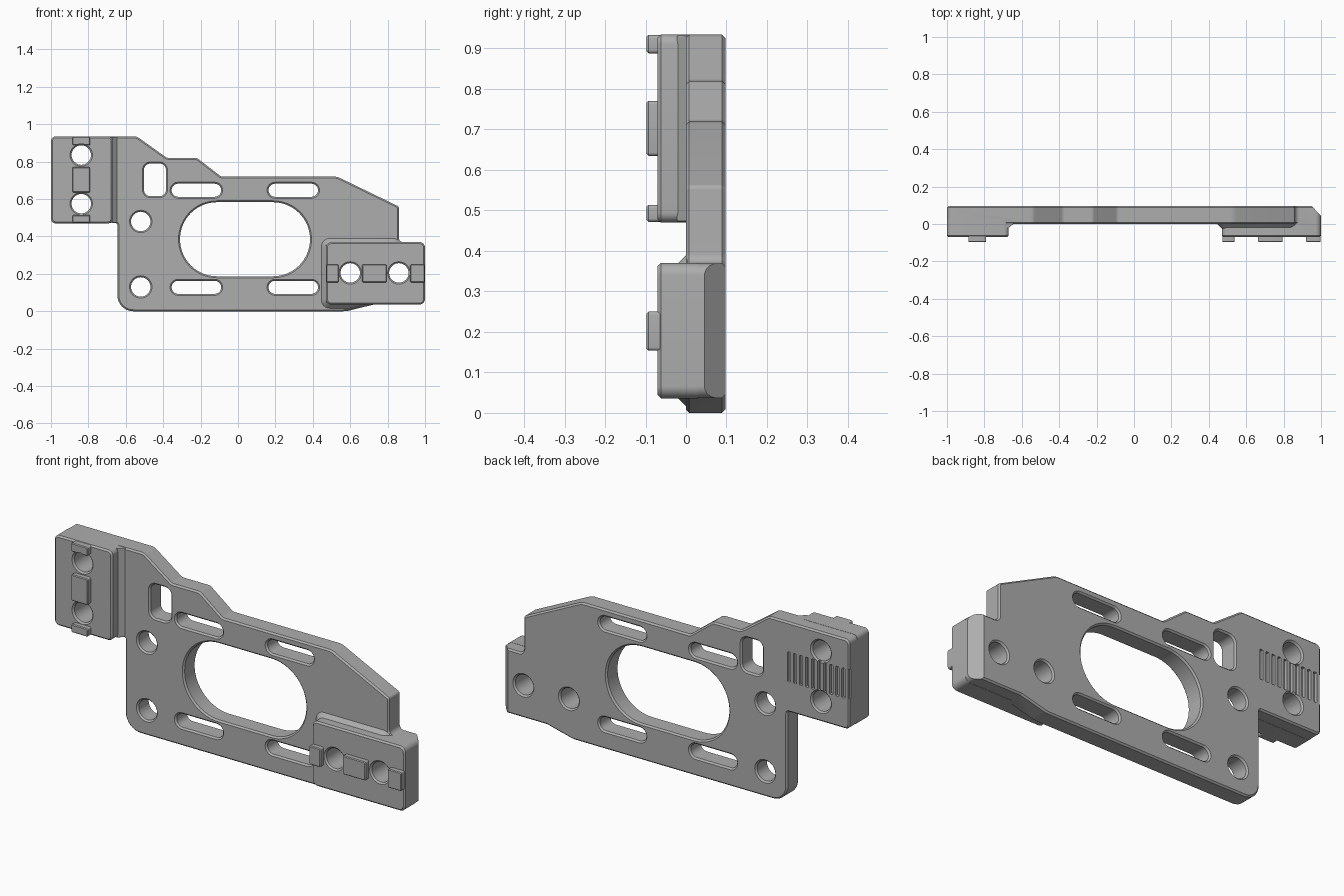
import bpy, bmesh, math
from mathutils import Vector

if "Cube" in bpy.data.objects:
    bpy.data.objects.remove(bpy.data.objects["Cube"])

BACK, PAD, NUB = 0.097, -0.07, -0.097


def rounded(corners, segs=8):
    """Counter-clockwise outline from (x, z, radius) corners."""
    out, n = [], len(corners)
    for i, (x, z, r) in enumerate(corners):
        p = Vector((x, z))
        a = (Vector(corners[i - 1][:2]) - p).normalized()
        b = (Vector(corners[(i + 1) % n][:2]) - p).normalized()
        half = a.angle(b) / 2
        t = r / math.tan(half)
        mid = p + (a + b).normalized() * (r / math.sin(half))
        s, e = p + a * t - mid, p + b * t - mid
        sweep = math.atan2(s.x * e.y - s.y * e.x, s.dot(e))
        for k in range(segs + 1):
            ang = sweep * k / segs
            c, sn = math.cos(ang), math.sin(ang)
            q = mid + Vector((s.x * c - s.y * sn, s.x * sn + s.y * c))
            if not out or (q - out[-1]).length > 1e-4:
                out.append(q)
    if (out[0] - out[-1]).length < 1e-4:
        out.pop()
    return out


def rect(x0, x1, z0, z1, r=0.01, segs=8):
    return rounded([(x0, z0, r), (x1, z0, r), (x1, z1, r), (x0, z1, r)], segs)


def offset(ring, d):
    out, n = [], len(ring)
    for i, p in enumerate(ring):
        e1, e2 = (p - ring[i - 1]).normalized(), (ring[(i + 1) % n] - p).normalized()
        n1, n2 = Vector((e1.y, -e1.x)), Vector((e2.y, -e2.x))
        out.append(p + (n1 + n2) * (d / (1 + n1.dot(n2))))
    return out


def add_loft(bm, layers):
    """Solid through (y, ring) layers."""
    rings = [[bm.verts.new((p.x, y, p.y)) for p in ring] for y, ring in layers]
    n = len(rings[0])
    for a, b in zip(rings, rings[1:]):
        for i in range(n):
            j = (i + 1) % n
            bm.faces.new((a[i], a[j], b[j], b[i]))
    bm.faces.new(rings[0])
    bm.faces.new(rings[-1][::-1])


def make(name, *solids):
    bm = bmesh.new()
    for layers in solids:
        add_loft(bm, layers)
    bmesh.ops.recalc_face_normals(bm, faces=bm.faces[:])
    me = bpy.data.meshes.new(name)
    bm.to_mesh(me)
    bm.free()
    ob = bpy.data.objects.new(name, me)
    bpy.context.collection.objects.link(ob)
    return ob


def combine(body, tool, op):
    bpy.context.view_layer.objects.active = body
    mod = body.modifiers.new(op, 'BOOLEAN')
    mod.operation, mod.object, mod.solver = op, tool, 'EXACT'
    bpy.ops.object.modifier_apply(modifier=mod.name)
    bpy.data.objects.remove(tool)


def block(ring, y0, y1, b):
    """Prism with a chamfered front edge."""
    return [(y0, offset(ring, -b)), (y0 + b, ring), (y1, ring)]


def hole(ring, y0, b=0.008):
    """Through cutter with chamfered rims."""
    big = offset(ring, b)
    return [(y0 - 0.06, big), (y0, big), (y0 + b, ring), (BACK - b, ring),
            (BACK, big), (BACK + 0.05, big)]


def circle(x, z, r=0.052):
    return rect(x - r, x + r, z - r, z + r, r)


# main plate
outline = rounded([
    (-.645, 0, .085), (.58, 0, .15), (.73, .037, .03), (.999, .037, .03),
    (.999, .369, .03), (.86, .369, .025), (.86, .56, .015), (.53, .72, .08),
    (-.09, .72, .03), (-.22, .82, .03), (-.38, .82, .03), (-.54, .934, .04),
    (-.999, .934, .025), (-.999, .471, .025), (-.645, .471, .01)])
b = 0.008
body = make("mounting_plate", [(0, offset(outline, -b)), (b, outline),
                               (BACK - b, outline), (BACK, offset(outline, -b))])

# raised pads with sloped bases
left_pad = rect(-1, -.67, .47, .935, .025)
right_pad = rect(.47, 1, .036, .37, .03)
base = rounded([(.47, .04, .02), (.6, .04, .02), (.85, .1, .02),
                (.85, .365, .02), (.47, .365, .02)])
parts = [
    block(left_pad, PAD, .03, .008),
    block(right_pad, PAD, .03, .008),
    [(-.022, rect(-.9, -.672, .473, .932, .003)),
     (.001, rect(-.9, -.645, .473, .932, .003)),
     (.02, rect(-.9, -.645, .473, .932, .003))],
    [(-.024, base), (.001, offset(base, .025)), (.02, offset(base, .02))],
]
# locating nubs on both pads
for z0, z1 in ((.888, .933), (.635, .77), (.472, .514)):
    parts.append(block(rect(-.886, -.79, z0, z1, .008, 4), NUB, -.04, .004))
for x0, x1 in ((.472, .538), (.663, .795), (.92, .998)):
    parts.append(block(rect(x0, x1, .154, .25, .008, 4), NUB, -.04, .004))
for p in parts:
    combine(body, make("pad_part", p), 'UNION')

# round holes, slots, window and large central opening
cuts = [hole(circle(x, z), PAD) for x, z in
        ((-.838, .835), (-.838, .575), (.6, .205), (.86, .205))]
cuts += [hole(circle(-.52, z), 0) for z in (.48, .13)]
cuts += [hole(rect(x, x + .265, z, z + .07, .035), 0)
         for x in (-.355, .163) for z in (.093, .612)]
cuts.append(hole(rect(-.503, -.385, .615, .79, .035), 0))
cuts.append(hole(rect(-.31, .385, .187, .583, .198, 16), 0))
combine(body, make("hole_cutters", *cuts), 'DIFFERENCE')

# back chamfer on the right end
combine(body, make("end_chamfer", [(.044, rect(1.0005, 1.1, -.05, .45)),
                                   (.11, rect(.936, 1.1, -.05, .45))]), 'DIFFERENCE')

# row of grooves on the back of the left arm
grooves = []
for i in range(11):
    x = -1 + i * .0345
    g = rect(x - .009, x + .009, .628, .782, .004, 2)
    grooves.append([(.082, g), (.12, g)])
combine(body, make("groove_cutters", *grooves), 'DIFFERENCE')

# finish
grey = bpy.data.materials.new("plain_grey")
grey.diffuse_color = (0.42, 0.42, 0.42, 1)
grey.use_nodes = True
grey.node_tree.nodes["Principled BSDF"].inputs["Base Color"].default_value = grey.diffuse_color
body.data.materials.clear()
body.data.materials.append(grey)
for f in body.data.polygons:
    f.material_index = 0
bpy.ops.object.select_all(action='DESELECT')
body.select_set(True)
bpy.context.view_layer.objects.active = body
bpy.ops.object.shade_smooth_by_angle(angle=math.radians(30))
